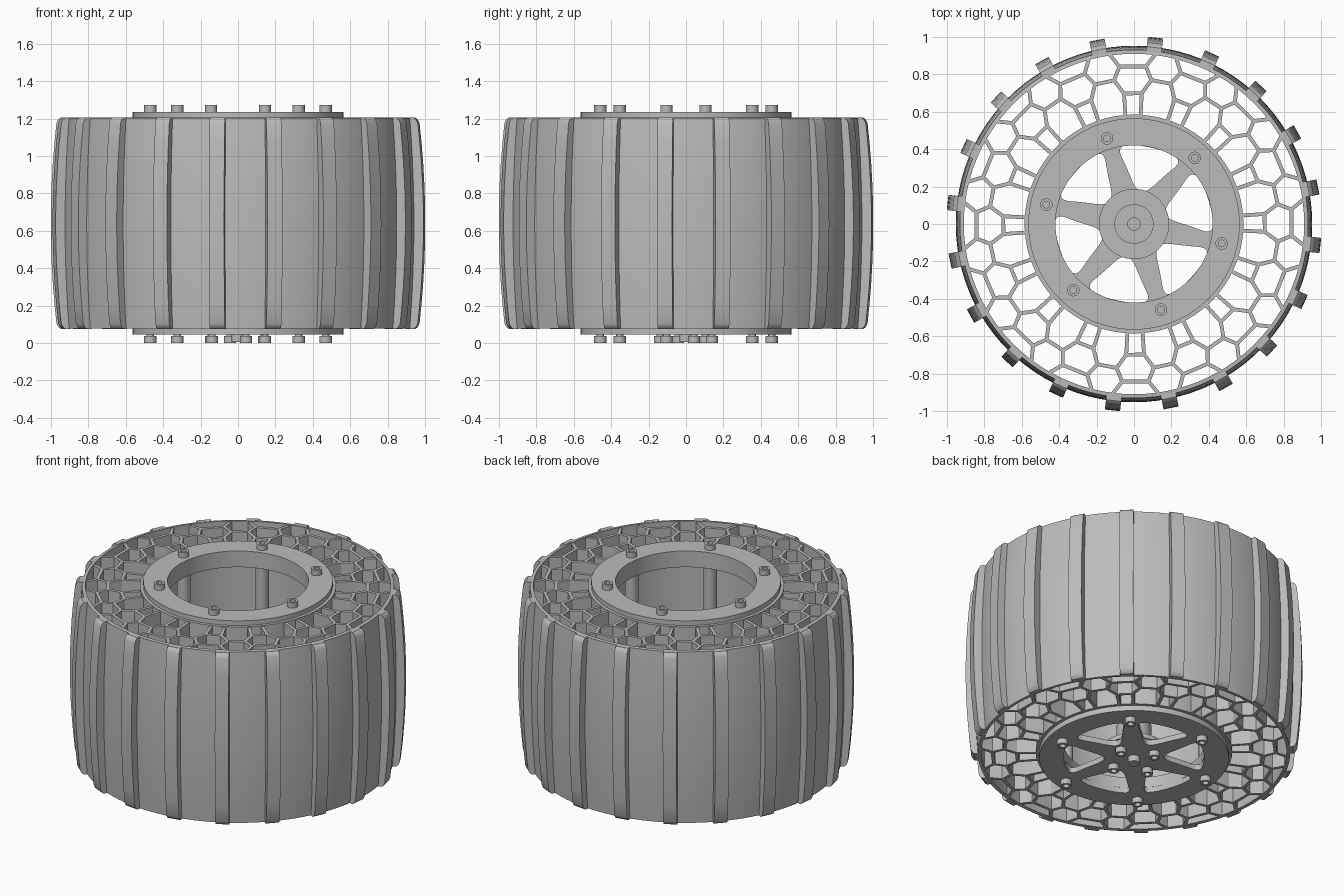
import bpy, bmesh, math
from mathutils import Matrix, Vector

cube = bpy.data.objects.get("Cube")
if cube:
    bpy.data.objects.remove(cube)

grey = bpy.data.materials.new("plain grey")
grey.use_nodes = True
grey.diffuse_color = (0.5, 0.5, 0.5, 1)
grey.node_tree.nodes["Principled BSDF"].inputs["Base Color"].default_value = (0.5, 0.5, 0.5, 1)

BOTTOM, TOP, MID = 0.08, 1.205, 0.64
BOLT_ANGLE = 47.5
parts = []


def polar(r, deg, z=0.0):
    a = math.radians(deg)
    return Vector((r * math.cos(a), r * math.sin(a), z))


def add_object(name, mesh, matrix=None):
    ob = bpy.data.objects.new(name, mesh)
    bpy.context.scene.collection.objects.link(ob)
    if matrix:
        ob.matrix_world = matrix
    if not mesh.materials:
        mesh.materials.append(grey)
    parts.append(ob)
    return ob


def finish(bm, name):
    bmesh.ops.remove_doubles(bm, verts=bm.verts, dist=1e-5)
    bmesh.ops.recalc_face_normals(bm, faces=bm.faces)
    mesh = bpy.data.meshes.new(name)
    bm.to_mesh(mesh)
    bm.free()
    return mesh


def lathe(name, profile, segments=96):
    """Revolve a closed (radius, height) profile around z."""
    bm = bmesh.new()
    rings = [[bm.verts.new(polar(r, 360 * s / segments, z)) for r, z in profile]
             for s in range(segments)]
    n = len(profile)
    for s in range(segments):
        a, b = rings[s], rings[(s + 1) % segments]
        for i in range(n):
            j = (i + 1) % n
            if profile[i][0] > 0 or profile[j][0] > 0:
                bm.faces.new((a[i], b[i], b[j], a[j]))
    return finish(bm, name)


def tube(name, inner, outer, z0, z1, segments=96):
    profile = [(inner, z0), (outer, z0), (outer, z1), (inner, z1)]
    return add_object(name, lathe(name, profile, segments))


def prism(bm, points, offset):
    """Extrude a polygon along an offset vector."""
    face = bm.faces.new([bm.verts.new(p) for p in points])
    moved = bmesh.ops.extrude_face_region(bm, geom=[face])["geom"]
    bmesh.ops.translate(bm, vec=offset,
                        verts=[v for v in moved if isinstance(v, bmesh.types.BMVert)])


def plate(name, loops, z0, z1):
    """Flat plate with an outline and holes."""
    curve = bpy.data.curves.new(name, 'CURVE')
    curve.dimensions = '2D'
    curve.fill_mode = 'BOTH'
    curve.extrude = (z1 - z0) / 2
    for loop in loops:
        spline = curve.splines.new('POLY')
        spline.points.add(len(loop) - 1)
        for point, p in zip(spline.points, loop):
            point.co = (p.x, p.y, 0, 1)
        spline.use_cyclic_u = True
    temp = bpy.data.objects.new(name, curve)
    bpy.context.scene.collection.objects.link(temp)
    bpy.context.view_layer.update()
    mesh = bpy.data.meshes.new_from_object(temp)
    bpy.data.objects.remove(temp)
    bm = bmesh.new()
    bm.from_mesh(mesh)
    bmesh.ops.translate(bm, verts=bm.verts, vec=(0, 0, (z0 + z1) / 2))
    add_object(name, finish(bm, name))


def rounded(points, steps=3):
    """Round the corners of a closed loop by corner cutting."""
    for _ in range(steps):
        cut = []
        for i, p in enumerate(points):
            q = points[(i + 1) % len(points)]
            cut += [p.lerp(q, 0.25), p.lerp(q, 0.75)]
        points = cut
    return points


def crown(middle, drop, t):
    return middle - drop * t * t


# Crowned tyre shell
half = (TOP - BOTTOM) / 2
steps = [-1 + i / 6 for i in range(13)]
shell = [(crown(0.953, 0.022, t), MID + half * t) for t in steps]
add_object("tyre_shell", lathe("tyre_shell", [(0.91, BOTTOM)] + shell + [(0.91, TOP)]))

# Tread lugs
bm = bmesh.new()
side = [(0.922, -1), (0.95, -1), (0.962, -0.985)]
side += [(crown(1.003, 0.034, t), t) for t in [-0.95 + 0.19 * i for i in range(11)]]
side += [(0.962, 0.985), (0.95, 1), (0.922, 1)]
inner = [(0.93, 0.9), (0.93, -0.9)]
prism(bm, [Vector((r, -0.041, MID + (half + 0.002) * t)) for r, t in side + inner],
      Vector((0, 0.082, 0)))
lug = finish(bm, "tread_lug")
for k in range(20):
    add_object("tread_lug", lug, Matrix.Rotation(math.radians(11.4 + 18 * k), 4, 'Z'))

# Honeycomb web between hub and tread
bm = bmesh.new()


def strut(p, q, width=0.02):
    along = (q - p).normalized()
    across = Vector((-along.y, along.x, 0)) * width / 2
    p, q = p - along * width * 0.3, q + along * width * 0.3
    prism(bm, [p - across, q - across, q + across, p + across], Vector((0, 0, TOP - BOTTOM - 0.005)))


CELLS = 16
zigzag = [(0.58, 4.0), (0.70, 3.9), (0.775, 7.4), (0.845, 4.8), (0.915, 7.7)]
for k in range(CELLS):
    mid = 90.5 + 360 / CELLS * k
    for sign in (-1, 1):
        path = [polar(r, mid + sign * a, BOTTOM) for r, a in zigzag]
        for p, q in zip(path, path[1:]):
            strut(p, q)
    for r, a in (zigzag[1], zigzag[3]):
        strut(polar(r, mid - a, BOTTOM), polar(r, mid + a, BOTTOM))
    r, a = zigzag[2]
    strut(polar(r, mid + a, BOTTOM), polar(r, mid + 360 / CELLS - a, BOTTOM))
add_object("honeycomb_web", finish(bm, "honeycomb_web"))

# Hub barrel, flanges and top clamp ring
tube("hub_barrel", 0.555, 0.585, BOTTOM, TOP)
tube("upper_flange", 0.42, 0.56, 1.13, TOP)
tube("lower_flange", 0.42, 0.56, BOTTOM, 0.15)
tube("top_clamp_ring", 0.42, 0.565, TOP, 1.236)

# Spoked bottom plate
outline = [polar(0.565, 3.75 * i) for i in range(96)]
holes = []
for k in range(6):
    mid = BOLT_ANGLE + 30 + 60 * k
    shape = [(0.18, -9), (0.18, 9), (0.30, 19.5), (0.42, 25), (0.425, 14),
             (0.42, 0), (0.425, -14), (0.42, -25), (0.30, -19.5)]
    holes.append(rounded([polar(r, mid + a) for r, a in shape]))
plate("spoked_plate", [outline] + holes, 0.045, BOTTOM)

# Axle mount and shaft
tube("axle_flange", 0.03, 0.188, BOTTOM, 0.11, 64)
tube("axle_boss", 0.03, 0.105, 0.11, 0.26, 48)
add_object("axle_shaft", lathe("axle_shaft", [(0, 0.005), (0.036, 0.005), (0.036, 0.28), (0, 0.28)], 32))

# Socket-head bolts and standoffs
bolt = lathe("bolt", [(0, 0), (0.033, 0), (0.033, 0.036), (0.018, 0.036),
                      (0.018, 0.014), (0, 0.014)], 24)
standoff = lathe("standoff", [(0, 0.08), (0.04, 0.08), (0.04, 1.15), (0, 1.15)], 24)
flip = Matrix.Rotation(math.pi, 4, 'X')
for k in range(6):
    angle = BOLT_ANGLE + 60 * k
    add_object("top_bolt", bolt, Matrix.Translation(polar(0.48, angle, 1.235)))
    add_object("bottom_bolt", bolt, Matrix.Translation(polar(0.48, angle, 0.036)) @ flip)
    add_object("bolt_shank", lathe("bolt_shank", [(0, 0.03), (0.02, 0.03), (0.02, 0.05), (0, 0.05)], 12),
               Matrix.Translation(polar(0.48, angle)))
    add_object("standoff", standoff, Matrix.Translation(polar(0.48, angle)))
for k in range(4):
    spot = polar(0.145, 17 + 90 * k, 0.036)
    add_object("axle_bolt", bolt, Matrix.Translation(spot) @ flip)
    tip = lathe("axle_bolt_tip", [(0, 0), (0.018, 0), (0.018, 0.085), (0, 0.085)], 16)
    add_object("axle_bolt_tip", tip, Matrix.Translation(spot - Vector((0, 0, 0.005))))

# Smooth round surfaces, keep edges sharp
for ob in bpy.context.selected_objects:
    ob.select_set(False)
for ob in parts:
    ob.select_set(True)
bpy.context.view_layer.objects.active = parts[0]
bpy.ops.object.shade_smooth_by_angle(angle=math.radians(30))
